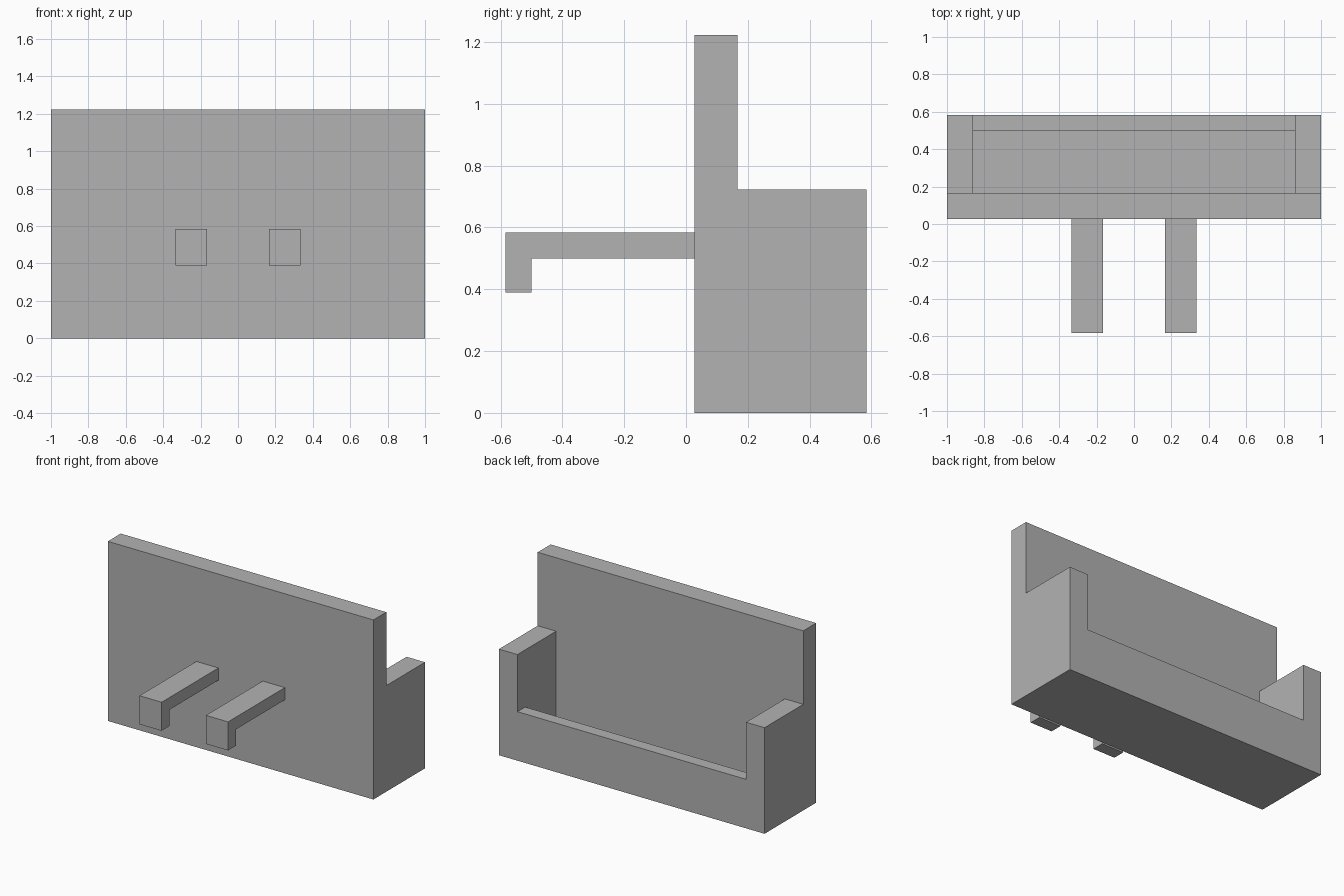
import bpy
import bmesh

U = 1 / 36  # design module

cube = bpy.data.objects.get("Cube")
if cube:
    bpy.data.objects.remove(cube, do_unlink=True)

grey = bpy.data.materials.new("plain grey")
grey.use_nodes = True
colour = (0.448, 0.448, 0.448, 1)
grey.diffuse_color = colour
grey.node_tree.nodes["Principled BSDF"].inputs["Base Color"].default_value = colour


def prism(name, profile, x0, x1):
    """Extrude a side profile of (y, z) points along x."""
    bm = bmesh.new()
    face = bm.faces.new([bm.verts.new((x0 * U, y * U, z * U)) for y, z in profile])
    side = bmesh.ops.extrude_face_region(bm, geom=[face])["geom"]
    verts = [v for v in side if isinstance(v, bmesh.types.BMVert)]
    bmesh.ops.translate(bm, verts=verts, vec=((x1 - x0) * U, 0, 0))
    bmesh.ops.recalc_face_normals(bm, faces=bm.faces)
    mesh = bpy.data.meshes.new(name)
    bm.to_mesh(mesh)
    bm.free()
    mesh.materials.append(grey)
    obj = bpy.data.objects.new(name, mesh)
    bpy.context.collection.objects.link(obj)
    return obj


# Tray body: tall front panel with lower side walls
body = prism("tray_body", [(1, 0), (21, 0), (21, 26), (6, 26), (6, 44), (1, 44)], -36, 36)

# Pocket cut out above the floor, stepping up over the low rear lip
cutter = prism("pocket_cutter", [(6, 3), (18, 3), (18, 12), (24, 12), (24, 30), (6, 30)], -31, 31)
cutter.hide_render = True
cut = body.modifiers.new("pocket", "BOOLEAN")
cut.operation = "DIFFERENCE"
cut.solver = "EXACT"
cut.object = cutter
bpy.context.view_layer.objects.active = body
bpy.ops.object.modifier_apply(modifier=cut.name)
bpy.data.objects.remove(cutter, do_unlink=True)

# Hanging hooks with turned-down tips
hook = [(1, 21), (-21, 21), (-21, 14), (-18, 14), (-18, 18), (1, 18)]
for name, x in (("right_hook", -12), ("left_hook", 6)):
    prism(name, hook, x, x + 6)
